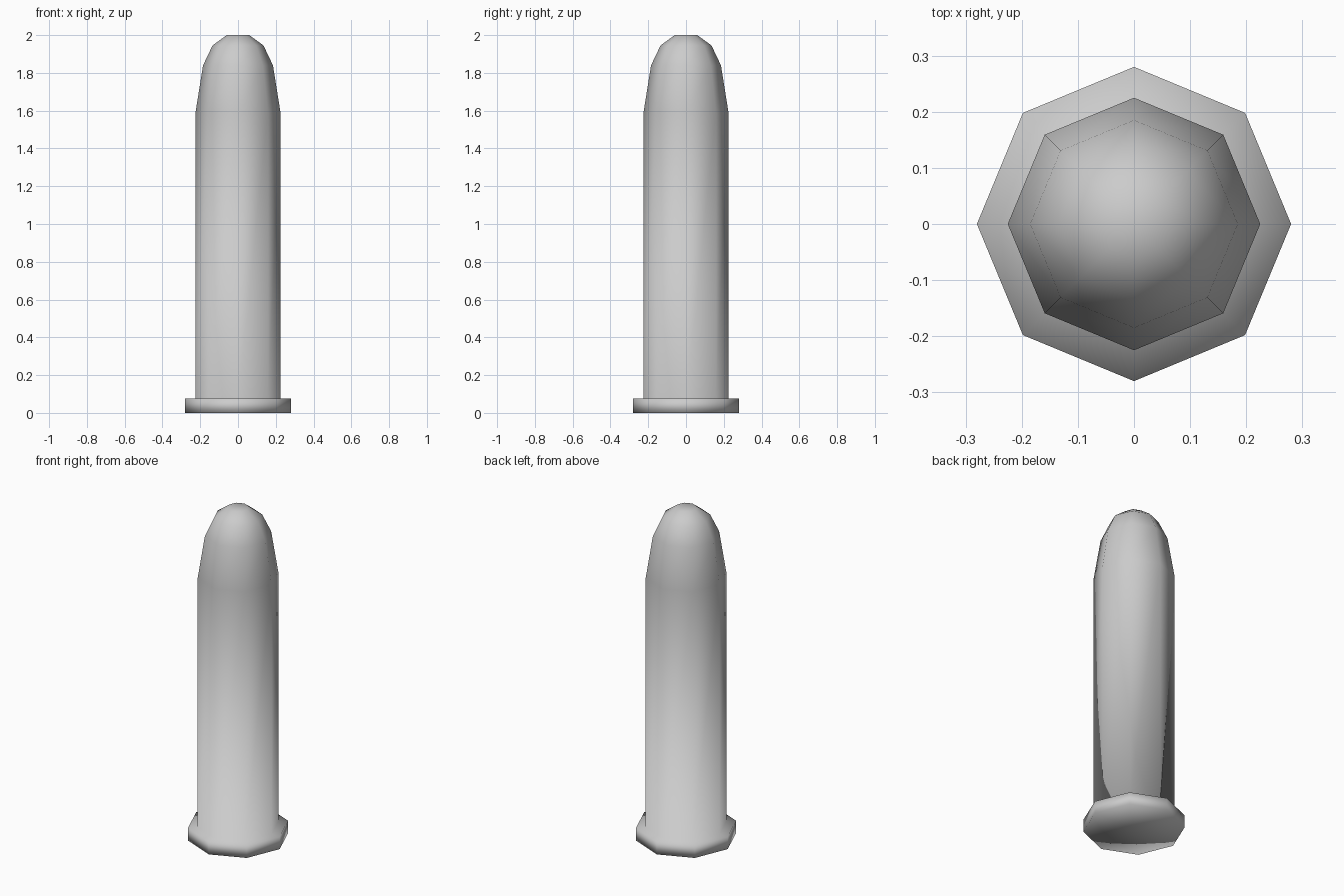
import bpy, bmesh
from math import cos, sin, tau

if "Cube" in bpy.data.objects:
    bpy.data.objects.remove(bpy.data.objects["Cube"])

SIDES = 8
# (radius, height) from the base rim up to the blunt tip
PROFILE = [(0.28, 0.0), (0.28, 0.075), (0.225, 0.075), (0.225, 1.59),
           (0.185, 1.84), (0.135, 1.945), (0.06, 2.0)]

bm = bmesh.new()
rings = [[bm.verts.new((r * cos(tau * i / SIDES), r * sin(tau * i / SIDES), z))
          for i in range(SIDES)] for r, z in PROFILE]

# Side walls, flange ledge and rounded nose
for low, high in zip(rings, rings[1:]):
    for i in range(SIDES):
        j = (i + 1) % SIDES
        bm.faces.new((low[i], low[j], high[j], high[i]))

# Base and tip caps, fanned around a centre point
for ring, z in ((rings[0], 0.0), (rings[-1], 2.0)):
    centre = bm.verts.new((0, 0, z))
    for i in range(SIDES):
        bm.faces.new((ring[i], ring[(i + 1) % SIDES], centre))

bmesh.ops.recalc_face_normals(bm, faces=bm.faces)
for f in bm.faces:
    f.smooth = True

mesh = bpy.data.meshes.new("flanged_round_body")
bm.to_mesh(mesh)
bm.free()
body = bpy.data.objects.new("flanged_round_body", mesh)
bpy.context.collection.objects.link(body)
